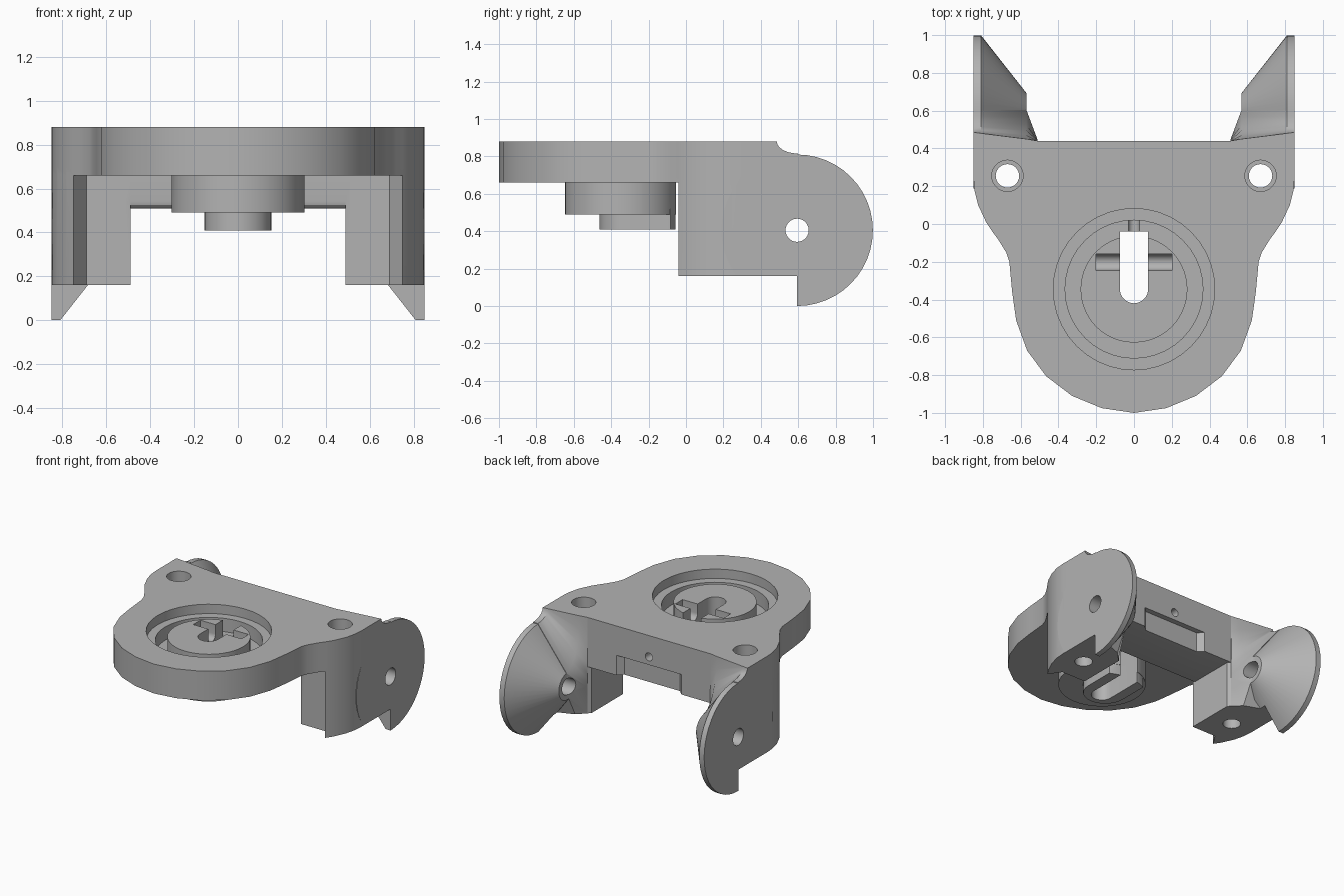
import bpy, bmesh, math
from mathutils import Matrix, Vector

cube = bpy.data.objects.get("Cube")
if cube:
    bpy.data.objects.remove(cube)

grey = bpy.data.materials.new("plain grey")
grey.use_nodes = True
colour = (0.45, 0.45, 0.45, 1)
grey.diffuse_color = colour
grey.node_tree.nodes["Principled BSDF"].inputs["Base Color"].default_value = colour


def finish(name, bm):
    bmesh.ops.recalc_face_normals(bm, faces=bm.faces)
    mesh = bpy.data.meshes.new(name)
    bm.to_mesh(mesh)
    bm.free()
    mesh.materials.append(grey)
    obj = bpy.data.objects.new(name, mesh)
    bpy.context.collection.objects.link(obj)
    return obj


def loft(name, rings):
    """Closed solid through rings of equal point count."""
    bm = bmesh.new()
    vs = [[bm.verts.new(p) for p in ring] for ring in rings]
    n = len(vs[0])
    for a, b in zip(vs, vs[1:]):
        for i in range(n):
            bm.faces.new((a[i], a[(i + 1) % n], b[(i + 1) % n], b[i]))
    bm.faces.new(vs[0][::-1])
    bm.faces.new(vs[-1])
    return finish(name, bm)


def prism(name, outline, z0, z1):
    return loft(name, [[(x, y, z) for x, y in outline] for z in (z0, z1)])


def box(name, x0, x1, y0, y1, z0, z1):
    return prism(name, [(x0, y0), (x1, y0), (x1, y1), (x0, y1)], z0, z1)


def turned(name, axis, centre, profile, n=32):
    """Solid of revolution; profile lists (position along axis, radius)."""
    rings = []
    for t, r in profile:
        ring = []
        for i in range(n):
            a = 2 * math.pi * i / n
            u, v = r * math.cos(a), r * math.sin(a)
            p = {"X": (t, u, v), "Y": (v, t, u), "Z": (u, v, t)}[axis]
            ring.append(Vector(p) + Vector(centre))
        rings.append(ring)
    return loft(name, rings)


def boolean(target, tool, operation):
    tool.hide_render = True
    mod = target.modifiers.new("cut", "BOOLEAN")
    mod.operation, mod.solver, mod.object = operation, "EXACT", tool
    bpy.context.view_layer.objects.active = target
    bpy.ops.object.modifier_apply(modifier=mod.name)
    bpy.data.objects.remove(tool)


def add(tool):
    boolean(bracket, tool, "UNION")


def cut(tool):
    boolean(bracket, tool, "DIFFERENCE")


# Top plate with rounded front and waisted sides
shoulder = [(.75, -.04), (.783, .01), (.825, .1), (.845, .18), (.85, .25), (.85, .44)]
half = [(.17, -.975), (.328, -.91), (.466, -.805), (.566, -.67), (.624, -.51),
        (.645, -.36), (.66, -.2), (.677, -.15), (.72, -.08)] + shoulder
outline = [(0, -1)] + half + [(-x, y) for x, y in reversed(half)]
bracket = prism("hinge_bracket", outline, .66, .88)

# Cross beam between the legs, with a rounded lower front edge
beam = [(.05, .70), (.05, .54), (.054, .525), (.065, .514), (.08, .51),
        (.44, .51), (.44, .70)]
add(loft("cross_beam", [[(x, y, z) for y, z in beam] for x in (-.52, .52)]))

# Hub and slotted key boss below the plate
cy = -.345
add(turned("hub", "Z", (0, cy, 0), [(.49, .303), (.70, .303)], 40))
boss = [(.153, -.083), (.08, -.055), (-.08, -.055), (-.153, -.083)]
boss += [(.153 * math.cos(a), -.31 + .153 * math.sin(a))
         for a in [math.pi * (1 + i / 12) for i in range(13)]]
add(prism("key_boss", boss, .41, .52))


def web_ring(x, yt, ye, yb, zc):
    """Side section joining leg to fork, with a concave top."""
    ring = [(.3, .16), (yb, .16), (ye, .36)]
    for i in range(7):
        t = math.pi / 2 * (1 - i / 6)
        ring.append((yt + (ye - yt) * (1 - math.cos(t)),
                     zc + (.88 - zc) * (1 - math.sin(t))))
    return [(x, y, z) for y, z in ring + [(.3, .88)]]


def side_part(obj, s):
    if s < 0:
        obj.data.transform(Matrix.Scale(-1, 4, (1, 0, 0)))
        obj.data.flip_normals()
    return obj


for s in (1, -1):
    # Leg with a small notch on the front
    leg = [(.49, .05), (.69, .05)] + shoulder + [(.51, .44), (.49, .42)]
    add(side_part(prism("leg", leg, .16, .70), s))
    # Web blending leg into fork
    web = [web_ring(.51, .44, .445, .44, .40), web_ring(.57, .45, .605, .50, .51),
           web_ring(.81, .48, .60, .59, .815), web_ring(.85, .485, .60, .59, .815)]
    add(side_part(loft("web", web), s))
    # Round fork cheek with a conical inner boss
    cheek = turned("fork_cheek", "X", (0, .594, .405),
                   [(.57, .10), (.81, .405), (.85, .405)], 48)
    boolean(cheek, box("corner_cutter", .4, 1, 0, .594, -.1, .16), "DIFFERENCE")
    add(side_part(cheek, s))

# Circular recess, and groove around the raised island
cut(turned("recess_cutter", "Z", (0, cy, 0), [(.81, .427), (1, .427)], 40))
groove = turned("groove_cutter", "Z", (0, cy, 0), [(.71, .365), (.9, .365)], 40)
cut(groove)
add(turned("island", "Z", (0, cy, 0), [(.69, .283), (.835, .283)], 40))

# Keyhole slot through the hub
slot = [(.075, -.04), (-.075, -.04)]
slot += [(.075 * math.cos(a), cy + .075 * math.sin(a))
         for a in [math.pi * (1 + i / 10) for i in range(11)]]
cut(prism("slot_cutter", slot, .3, 1))

# Cross pin channel with a round bottom
channel = [(-.16, .95), (-.245, .95)]
channel += [(-.2025 + .0425 * math.cos(a), .765 + .0425 * math.sin(a))
            for a in [math.pi * (1 + i / 10) for i in range(11)]]
cut(loft("channel_cutter", [[(x, y, z) for y, z in channel] for x in (-.2, .2)]))

# Shallow pocket in the back of the beam, and the pin hole through it
pocket = [(-.23, .40), (.23, .40), (.29, .46), (-.29, .46)]
cut(prism("pocket_cutter", pocket, .45, .66))
cut(turned("pin_hole_cutter", "Y", (0, 0, .72), [(-.08, .03), (.6, .03)], 20))

# Counterbored screw holes and hinge holes
for s in (1, -1):
    cut(turned("screw_cutter", "Z", (s * .67, .255, 0),
               [(0, .062), (.80, .062), (.80, .083), (1, .083)], 28))
    cut(turned("hinge_cutter", "X", (s * .7, .594, .405),
               [(-.3, .062), (.3, .062)], 28))

# Smooth shading with sharp edges kept
bpy.ops.object.select_all(action="DESELECT")
bracket.select_set(True)
bpy.context.view_layer.objects.active = bracket
bpy.ops.object.shade_smooth_by_angle(angle=math.radians(30))
